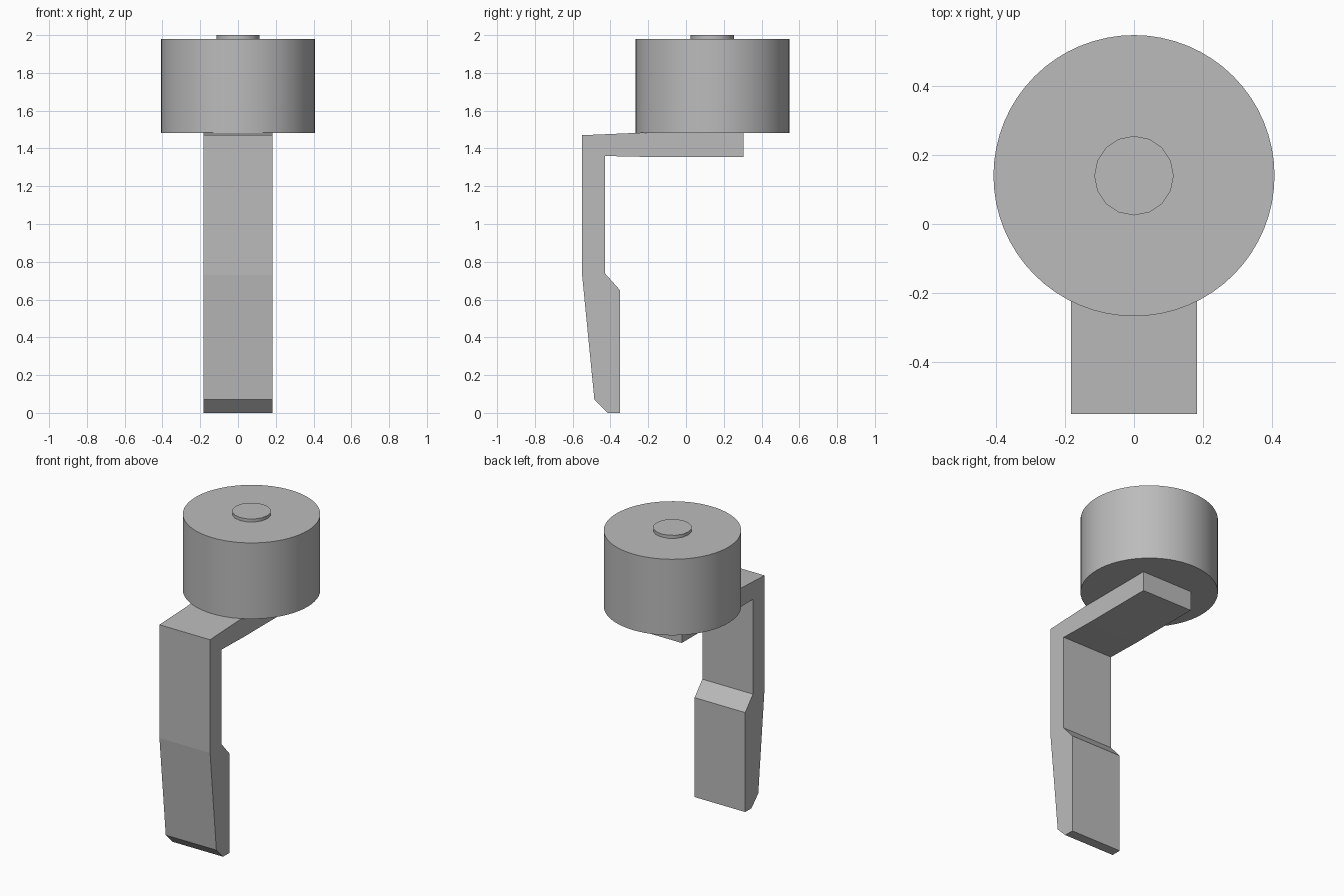
import bpy
import bmesh
import math
from mathutils import Matrix

cube = bpy.data.objects.get("Cube")
if cube:
    bpy.data.objects.remove(cube, do_unlink=True)

grey = bpy.data.materials.new("plain_grey")
grey.use_nodes = True
colour = (0.5, 0.5, 0.5, 1)
grey.diffuse_color = colour
grey.node_tree.nodes["Principled BSDF"].inputs["Base Color"].default_value = colour


def add_object(name, bm):
    bmesh.ops.recalc_face_normals(bm, faces=bm.faces)
    mesh = bpy.data.meshes.new(name)
    bm.to_mesh(mesh)
    bm.free()
    mesh.materials.append(grey)
    obj = bpy.data.objects.new(name, mesh)
    bpy.context.collection.objects.link(obj)
    return obj


def add_cylinder(name, radius, y, bottom, top, sides):
    bm = bmesh.new()
    bmesh.ops.create_cone(
        bm, cap_ends=True, segments=sides, radius1=radius, radius2=radius,
        depth=top - bottom, matrix=Matrix.Translation((0, y, (bottom + top) / 2)))
    obj = add_object(name, bm)
    bpy.ops.object.select_all(action='DESELECT')
    obj.select_set(True)
    bpy.context.view_layer.objects.active = obj
    bpy.ops.object.shade_smooth_by_angle(angle=math.radians(30))
    return obj


# Bent arm: side profile (y, z) extruded across the width
profile = [(-0.55, 1.47), (-0.2, 1.485), (0.305, 1.485), (0.305, 1.355),
           (-0.2, 1.355), (-0.43, 1.36), (-0.43, 0.74), (-0.35, 0.65),
           (-0.35, 0), (-0.415, 0), (-0.485, 0.07), (-0.55, 0.73)]
half_width = 0.183
bm = bmesh.new()
side = bm.faces.new([bm.verts.new((-half_width, y, z)) for y, z in profile])
extruded = bmesh.ops.extrude_face_region(bm, geom=[side], use_keep_orig=True)
moved = [v for v in extruded["geom"] if isinstance(v, bmesh.types.BMVert)]
bmesh.ops.translate(bm, vec=(2 * half_width, 0, 0), verts=moved)
add_object("bent_arm", bm)

# Round drum on the arm, with a small button on its top
add_cylinder("drum", 0.407, 0.14, 1.483, 1.98, 64)
add_cylinder("top_button", 0.115, 0.14, 1.97, 2.0, 16)
